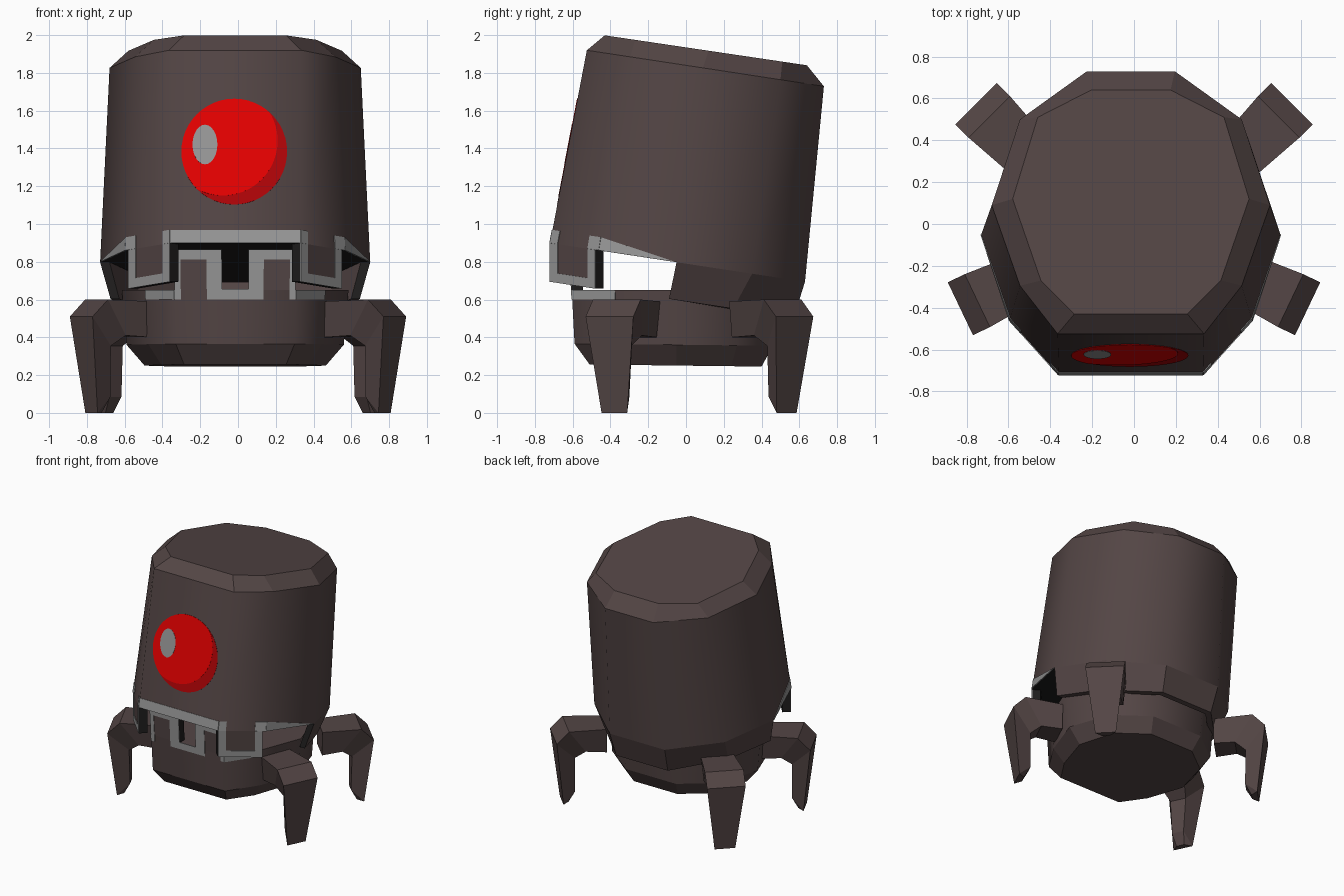
import bpy, bmesh, math
from mathutils import Vector as V

if "Cube" in bpy.data.objects:
    bpy.data.objects.remove(bpy.data.objects["Cube"])


def material(name, col):
    m = bpy.data.materials.new(name)
    m.diffuse_color = (*col, 1)
    m.use_nodes = True
    m.node_tree.nodes["Principled BSDF"].inputs["Base Color"].default_value = m.diffuse_color
    return m


BROWN = material("brown shell", (0.087, 0.060, 0.059))
DARK = material("dark inside", (0.013, 0.012, 0.012))
GREY = material("grey trim", (0.31, 0.31, 0.31))
RED = material("red eye", (0.80, 0.0, 0.0))
DEEP = material("deep red eye shade", (0.43, 0.001, 0.002))
CX = -0.015  # body sits slightly left of the leg centre


def make(name, verts, faces, mats, index=None, smooth=None):
    """Mesh object; index and smooth map a face number to its value."""
    me = bpy.data.meshes.new(name)
    me.from_pydata([tuple(v) for v in verts], [], faces)
    for m in mats:
        me.materials.append(m)
    for i, p in enumerate(me.polygons):
        p.material_index = index(i) if index else 0
        p.use_smooth = smooth(i) if smooth else False
    bm = bmesh.new()
    bm.from_mesh(me)
    bmesh.ops.recalc_face_normals(bm, faces=bm.faces)
    bm.to_mesh(me)
    bm.free()
    ob = bpy.data.objects.new(name, me)
    bpy.context.collection.objects.link(ob)
    return ob


def ring(half, z0, slope):
    """Ten-sided mirrored ring lying in a tilted plane."""
    r = [V((CX + x, y, z0 + slope * y)) for x, y in half]
    return r + [V((CX - x, y, z0 + slope * y)) for x, y in reversed(half)]


def loft(name, rings, mats, index=None, smooth=None):
    n = len(rings[0])
    verts = [v for r in rings for v in r]
    faces = [(k*n + i, k*n + (i+1) % n, (k+1)*n + (i+1) % n, (k+1)*n + i)
             for k in range(len(rings) - 1) for i in range(n)]
    faces += [tuple(range(n)), tuple(range(len(verts) - n, len(verts)))]
    return make(name, verts, faces, mats, index, smooth)


def slab(name, pts, mats, lo, hi):
    """Flat polygon thickened along its outward normal; the rim and back take the last material."""
    c = sum(pts, V()) / len(pts)
    n = V()
    for a, b in zip(pts, pts[1:] + pts[:1]):
        n += (a - c).cross(b - c)
    n.normalize()
    if n.dot(V((c.x, c.y, 0))) < 0:
        n = -n
    k = len(pts)
    faces = [tuple(range(k)), tuple(range(k, 2*k))]
    faces += [(i, (i+1) % k, (i+1) % k + k, i + k) for i in range(k)]
    last = len(mats) - 1
    return make(name, [p + n*hi for p in pts] + [p + n*lo for p in pts], faces, mats,
                lambda i: 0 if i == 0 else last)


# Tilted upper shell
rim = ring([(.345, -.72), (.58, -.46), (.715, -.05), (.57, .35), (.24, .63)], .79, -.152)
shoulder = ring([(.35, -.525), (.53, -.295), (.665, .09), (.53, .5), (.21, .73)], 1.84, -.152)
crown = ring([(.27, -.43), (.43, -.27), (.565, .12), (.445, .51), (.19, .64)], 1.935, -.148)
loft("upper_shell", [rim, shoulder, crown], [BROWN, DARK],
     lambda i: int(i == 20), lambda i: i < 10)

# Skirt around the sides and back of the upper shell
hem = ring([(.3, -.65), (.53, -.43), (.66, -.09), (.53, .25), (.225, .57)], .59, -.152)
top, low = rim[2:8], hem[2:8]


def inset(p):
    return V((CX + (p.x - CX)*.93, -.05 + (p.y + .05)*.93, p.z))


verts = top + low + [inset(p) for p in low] + [inset(p) for p in top]
faces = [(k*6 + i, k*6 + i + 1, (k+1) % 4*6 + i + 1, (k+1) % 4*6 + i)
         for k in range(4) for i in range(5)]
faces += [(0, 6, 12, 18), (5, 11, 17, 23)]
make("back_skirt", verts, faces, [BROWN, DARK], lambda i: int(i >= 20))

# Lower jaw bowl
base = ring([(.27, -.51), (.39, -.33), (.48, -.05), (.4, .24), (.19, .4)], .25, -.012)
bulge = ring([(.315, -.59), (.46, -.365), (.575, -.05), (.47, .27), (.22, .46)], .36, -.01)
lip = ring([(.32, -.605), (.475, -.375), (.6, -.05), (.485, .29), (.22, .49)], .65, 0)
loft("lower_jaw", [base, bulge, lip], [BROWN], None, lambda i: 10 <= i < 20)


def on_upper(i, s, d):
    """Point on upper facet i: s along the rim, d below it (negative is above)."""
    j = (i + 1) % 10
    p = rim[i].lerp(rim[j], s)
    return p - V((0, 0, d)) if d > 0 else p.lerp(shoulder[i].lerp(shoulder[j], s), -d / 1.03)


def on_jaw(i, s, z):
    j = (i + 1) % 10
    return bulge[i].lerp(bulge[j], s).lerp(lip[i].lerp(lip[j], s), (z - .36) / .29)


def both(name, surface, i, coords, mats, lo=-.002, hi=.004):
    """Slab on facet i and its mirror on the other side."""
    flip = [(1 - s, d) for s, d in coords]
    j = 8 - i if i < 9 else 9
    slab("right_" + name, [surface(i, *c) for c in coords], mats, lo, hi)
    slab("left_" + name, [surface(j, *c) for c in flip], mats, lo, hi)


def box(s0, s1, d0, d1):
    return [(s0, d0), (s1, d0), (s1, d1), (s0, d1)]


# Upper teeth with grey trim
both("upper_tooth", on_upper, 0, box(0, .93, -.0, .205), [BROWN, DARK], -.06, 0)
for k, b in enumerate([box(0, .16, 0, .205), box(.77, .93, 0, .205), box(.16, .77, .155, .205),
                       box(0, .16, -.07, 0), box(.77, 1, -.07, 0)]):
    both("upper_tooth_trim_%d" % k, on_upper, 0, b, [GREY])
both("side_lip_trim", on_upper, 1, [(0, -.07), (0, 0), (1, 0)], [GREY])
slab("front_lip_trim", [on_upper(9, *c) for c in box(0, 1, -.07, 0)], [GREY], -.002, .004)

# Lower teeth with grey trim
both("lower_tooth", on_jaw, 9, box(.61, 1, .6, .87), [BROWN, DARK], -.06, 0)
for k, b in enumerate([box(.61, .735, .6, .87), box(.735, .95, .815, .87), box(.95, 1, .6, .87)]):
    both("lower_tooth_trim_%d" % k, on_jaw, 9, b, [GREY])
both("jaw_lip_trim", on_jaw, 0, box(0, 1, .6, .65), [GREY])
slab("jaw_front_trim", [on_jaw(9, *c) for c in box(.39, .61, .6, .655)], [GREY], -.002, .004)


# Painted eye on the front facet
def on_front(x, z):
    a, b = rim[0], shoulder[0]
    return V((x, a.y + (b.y - a.y) * (z - a.z) / (b.z - a.z), z))


def ellipse(x, z, rx, rz, n=48):
    return [(x + rx*math.cos(2*math.pi*i/n), z + rz*math.sin(2*math.pi*i/n)) for i in range(n)]


def clip(p, c=(-.08, 1.44), r=.29):
    d = math.hypot(p[0] - c[0], p[1] - c[1])
    f = min(1, r / d)
    return (c[0] + (p[0] - c[0])*f, c[1] + (p[1] - c[1])*f)


disc = ellipse(-.02, 1.383, .28, .28)
slab("eye_shade", [on_front(*p) for p in disc], [DEEP], -.002, .0015)
slab("eye", [on_front(*p) for p in map(clip, disc)], [RED], -.002, .003)
slab("eye_glint", [on_front(*p) for p in ellipse(-.175, 1.42, .066, .105, 24)], [GREY], 0, .0045)

# Legs: side profile of (inward offset, height, half width)
PROFILE = [(0, .51, .14), (-.09, .6, .14), (-.37, .59, .12), (-.37, .4, .1), (-.22, .41, .085),
           (-.145, .355, .06), (-.15, .085, .045), (-.105, 0, .03), (-.06, 0, .075)]


def leg(name, x, y, angle, side):
    out = V((math.cos(angle), math.sin(angle), 0))
    across = V((-out.y, out.x, 0))
    verts = []
    for sgn in (1, -1):
        for r, z, w in PROFILE:
            p = V((x, y, z)) + out*r + across*w*sgn
            verts.append(V((p.x * side, p.y, p.z)))
    # side walls split into quads so the tapered section stays flat
    n = len(PROFILE)
    parts = [(0, 1, 4, 5), (1, 2, 3, 4), (0, 5, 6, 8), (6, 7, 8)]
    faces = [tuple(i + k for i in part) for k in (0, n) for part in parts]
    faces += [(i, (i+1) % n, (i+1) % n + n, i + n) for i in range(n)]
    make(name, verts, faces, [BROWN])


for side, word in ((1, "right"), (-1, "left")):
    leg(word + "_front_leg", .83, -.405, math.radians(-25.5), side)
    leg(word + "_back_leg", .755, .575, math.radians(45), side)
